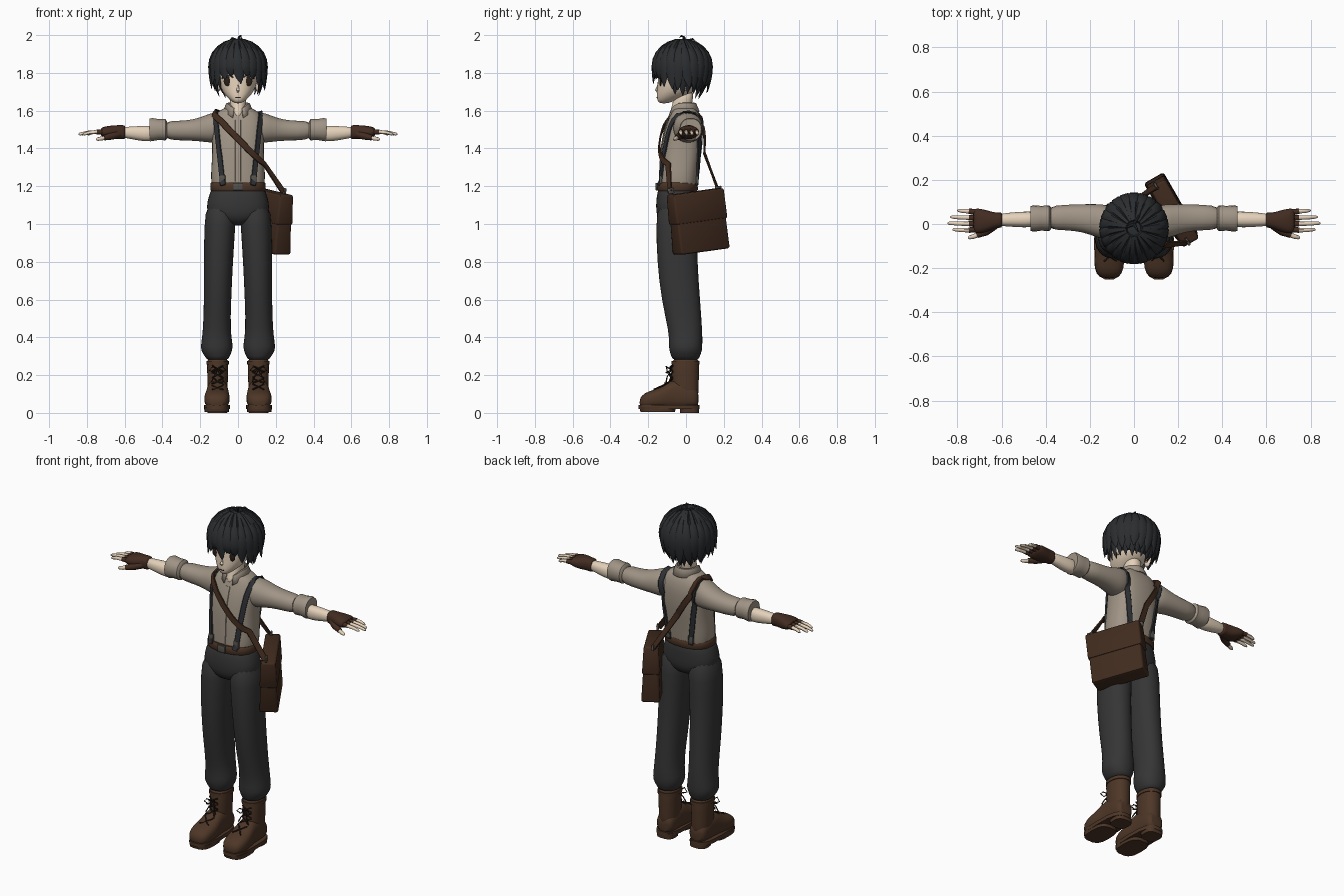
import bpy, bmesh, random
from math import sin, cos, pi, radians
from mathutils import Vector, Euler, Matrix

random.seed(4)
scene = bpy.context.scene
if scene.objects.get("Cube"):
    bpy.data.objects.remove(scene.objects["Cube"])
made = []
SIDES = ((1, "left_"), (-1, "right_"))
X, Y, Z = Vector((1, 0, 0)), Vector((0, 1, 0)), Vector((0, 0, 1))


def material(name, *rgb):
    m = bpy.data.materials.new(name)
    m.use_nodes = True
    m.diffuse_color = (*rgb, 1)
    bsdf = next(n for n in m.node_tree.nodes if n.type == 'BSDF_PRINCIPLED')
    bsdf.inputs["Base Color"].default_value = (*rgb, 1)
    bsdf.inputs["Roughness"].default_value = .8
    return m


HAIR = material("hair black", .024, .026, .029)
SKIN = material("skin", .78, .64, .49)
SHIRT = material("shirt beige", .35, .295, .235)
TROUSER = material("trouser charcoal", .036, .036, .037)
BRACE = material("suspender grey", .026, .029, .034)
BOOT = material("boot brown", .075, .037, .02)
BAG = material("bag leather", .052, .024, .013)
GLOVE = material("glove brown", .055, .025, .015)
DARK = material("dark brown", .02, .012, .008)
METAL = material("dull metal", .09, .085, .075)


def finish(name, bm, mat, side=1, smooth=0):
    """Turn a bmesh into a named object, flipped to the chosen side."""
    for v in bm.verts:
        v.co.x *= side
    bmesh.ops.recalc_face_normals(bm, faces=bm.faces)
    me = bpy.data.meshes.new(name)
    bm.to_mesh(me)
    bm.free()
    me.materials.append(mat)
    ob = bpy.data.objects.new(name, me)
    scene.collection.objects.link(ob)
    if smooth:
        ob.modifiers.new("smooth", 'SUBSURF').levels = smooth
        ob.modifiers["smooth"].render_levels = smooth
    made.append(ob)
    return ob


def ring(c, u, v, a, b, n=16, p=2.0):
    def power(q):
        return abs(q) ** (2 / p) * (1 if q > 0 else -1)
    angles = [2 * pi * i / n for i in range(n)]
    return [c + u * a * power(cos(t)) + v * b * power(sin(t)) for t in angles]


def skin_rings(bm, rings):
    loops = [[bm.verts.new(co) for co in r] for r in rings]
    for a, b in zip(loops, loops[1:]):
        for i in range(len(a)):
            j = (i + 1) % len(a)
            bm.faces.new((a[i], a[j], b[j], b[i]))
    bm.faces.new(loops[0])
    bm.faces.new(loops[-1])


def loft(name, axis, rows, mat, side=1, smooth=1, p=2.2):
    """Rows hold the place along the axis, two centres and two radii."""
    rings = []
    for t, c, d, a, b in rows:
        centre, u, v = {'x': ((t, c, d), Y, Z), 'y': ((c, t, d), X, Z),
                        'z': ((c, d, t), X, Y)}[axis]
        rings.append(ring(Vector(centre), u, v, a, b, 18, p))
    bm = bmesh.new()
    skin_rings(bm, rings)
    return finish(name, bm, mat, side, smooth)


def sweep(bm, pts, normals, widths, thicks, n=6, p=2.0):
    rings = []
    for i, c in enumerate(pts):
        t = (pts[min(i + 1, len(pts) - 1)] - pts[max(i - 1, 0)]).normalized()
        s = t.cross(normals[i]).normalized()
        rings.append(ring(c, s, s.cross(t), widths[i], thicks[i], n, p))
    skin_rings(bm, rings)


def cord(bm, pts, radii, n=8):
    pts = [Vector(q) for q in pts]
    radii = radii if isinstance(radii, list) else [radii] * len(pts)
    sweep(bm, pts, [Vector((.1, .2, .97))] * len(pts), radii, radii, n)


def ribbon(name, path, width, thick, mat):
    bm = bmesh.new()
    k = len(path)
    sweep(bm, [q for q, _ in path], [n for _, n in path], [width / 2] * k, [thick / 2] * k, 8, 6)
    return finish(name, bm, mat)


def block(name, half, loc, mat, taper=0, rot=(0, 0, 0), bevel=.006, lift=0):
    """Bevelled box whose thickness grows downward by taper."""
    bm = bmesh.new()
    bmesh.ops.create_cube(bm, size=2)
    for v in bm.verts:
        v.co = Vector((v.co.x * half[0], v.co.y * (half[1] - v.co.z * taper), v.co.z * half[2] + lift))
    bmesh.ops.bevel(bm, geom=bm.edges[:], offset=bevel, segments=2, affect='EDGES', profile=.5)
    bm.transform(Matrix.Translation(loc) @ Euler(rot).to_matrix().to_4x4())
    return finish(name, bm, mat)


def blob(name, loc, scale, mat, rot=0):
    bm = bmesh.new()
    bmesh.ops.create_uvsphere(bm, u_segments=16, v_segments=10, radius=1)
    bm.transform(Matrix.Translation(loc) @ Matrix.Rotation(rot, 4, 'Y') @ Matrix.Diagonal((*scale, 1)))
    return finish(name, bm, mat)


def touch(origin, direction, gap):
    """Surface point and normal met by a ray, lifted by a gap."""
    deps = bpy.context.evaluated_depsgraph_get()
    ok, p, n, *_ = scene.ray_cast(deps, Vector(origin), Vector(direction))
    return [(p + n * gap, n.copy())] if ok else []


def front(x, z, gap):
    return touch((x, -2, z), (0, 1, 0), gap)


def back(x, z, gap):
    return touch((x, 2, z), (0, -1, 0), gap)


def steps(a, b, n):
    return [a + (b - a) * i / (n - 1) for i in range(n)]


# Shirt body, hips and belt
loft("shirt", 'z', [(1.17, 0, -.042, .135, .098), (1.2, 0, -.04, .14, .1), (1.25, 0, -.037, .147, .103),
     (1.33, 0, -.03, .14, .106), (1.42, 0, -.02, .138, .11), (1.5, 0, -.012, .142, .102), (1.55, 0, -.006, .138, .09),
     (1.59, 0, -.006, .118, .074), (1.615, 0, -.01, .07, .06), (1.625, 0, -.01, .04, .045)], SHIRT, p=2.6)
loft("trouser_hips", 'z', [(.99, 0, -.05, .05, .07), (1.03, 0, -.05, .13, .1), (1.06, 0, -.05, .17, .109),
     (1.12, 0, -.05, .166, .111), (1.17, 0, -.046, .148, .106), (1.2, 0, -.045, .138, .1)], TROUSER, p=2.4)
loft("belt", 'z', [(1.175, 0, -.045, .142, .105), (1.18, 0, -.045, .146, .109),
     (1.215, 0, -.045, .145, .108), (1.22, 0, -.045, .14, .104)], BOOT, smooth=0, p=2.4)
block("belt_buckle", (.025, .006, .02), (0, -.155, 1.198), METAL, bevel=.003)

# Limbs
for s, side in SIDES:
    loft(side + "trouser_leg", 'z', [(1.12, .088, -.05, .08, .104), (1, .096, -.05, .084, .11), (.8, .104, -.047, .078, .108),
         (.6, .108, -.028, .073, .104), (.43, .113, -.002, .073, .09), (.37, .112, -.002, .085, .09),
         (.33, .113, -.002, .086, .089), (.3, .11, -.002, .066, .076), (.275, .108, -.002, .055, .07)], TROUSER, s)
    loft(side + "sleeve", 'x', [(.06, 0, 1.51, .055, .06), (.12, .008, 1.512, .082, .086), (.17, .015, 1.505, .076, .072),
         (.23, .027, 1.497, .064, .057), (.31, .03, 1.494, .058, .052), (.4, .027, 1.497, .055, .05)], SHIRT, s)
    loft(side + "rolled_cuff", 'x', [(.375, .026, 1.498, .048, .046), (.385, .026, 1.499, .058, .057),
         (.42, .026, 1.5, .056, .056), (.455, .025, 1.5, .06, .062), (.468, .025, 1.5, .056, .058),
         (.468, .024, 1.49, .03, .03)], SHIRT, s, 0)
    loft(side + "forearm", 'x', [(.42, .022, 1.478, .036, .043), (.5, .02, 1.478, .037, .042),
         (.56, .02, 1.483, .032, .034), (.63, .018, 1.486, .027, .027)], SKIN, s)
    loft(side + "glove", 'x', [(.595, .018, 1.485, .033, .036), (.605, .018, 1.486, .035, .038), (.635, .015, 1.487, .037, .037),
         (.67, .013, 1.485, .052, .037), (.71, .014, 1.487, .058, .029), (.73, .015, 1.487, .055, .019)], GLOVE, s, p=2.4)

    # Bare fingers leaving short glove sleeves, thumb forward
    tips, sheaths = bmesh.new(), bmesh.new()
    for y, end in ((.058, .8), (.029, .832), (.001, .845), (-.028, .822)):
        root = (.7, y * .85 + .002, 1.487)
        knuckle = (.748, y, 1.487)
        cord(sheaths, (root, knuckle), [.015, .0125])
        cord(tips, (root, knuckle, ((end + .75) / 2, y + .001, 1.484), (end - .008, y + .003, 1.476), (end, y + .003, 1.474)),
             [.011, .0105, .0095, .0075, .003])
    cord(sheaths, ((.63, -.005, 1.475), (.67, -.034, 1.465), (.71, -.05, 1.456)), [.02, .019, .014])
    cord(tips, ((.69, -.042, 1.46), (.725, -.056, 1.452), (.745, -.061, 1.449), (.752, -.062, 1.448)), [.011, .011, .009, .003])
    finish(side + "glove_fingers", sheaths, GLOVE, s)
    finish(side + "fingers", tips, SKIN, s)

    # Boots: foot, shaft, sole pieces and laces
    loft(side + "boot_foot", 'y', [(.068, .108, .075, .04, .04), (.045, .108, .085, .056, .06), (-.04, .108, .1, .057, .08),
         (-.085, .109, .095, .06, .075), (-.12, .11, .08, .066, .06), (-.17, .112, .073, .07, .05),
         (-.22, .112, .065, .062, .042), (-.247, .112, .055, .036, .022)], BOOT, s, p=2.6)
    loft(side + "boot_shaft", 'z', [(.06, .108, 0, .05, .066), (.12, .108, -.003, .054, .071), (.18, .108, -.005, .055, .074),
         (.26, .108, -.002, .057, .072), (.295, .108, -.002, .057, .072)], BOOT, s)
    for part, rows in (("sole", [(.02, .112, -.09, .069, .162), (.042, .112, -.09, .069, .162)]),
                       ("heel", [(0, .109, .018, .052, .05), (.035, .109, .018, .054, .052)]),
                       ("tread", [(.004, .113, -.15, .064, .092), (.03, .113, -.15, .067, .098)])):
        loft(side + "boot_" + part, 'z', rows, BOOT, s, 0, 3)
    loft(side + "boot_collar", 'z', [(.255, .108, -.002, .06, .075), (.275, .108, -.002, .06, .075)], BOOT, s, 0)
    laces = bmesh.new()
    for z in steps(.135, .235, 4):
        for d in (-1, 1):
            line = [front(.108 + d * q, z + q * .5, .004) for q in steps(-.028, .028, 5)]
            cord(laces, [h[0][0] for h in line if h], .004, 5)
    for d in (-1, 1):
        cord(laces, [(.108 + d * x, y, z) for x, y, z in
             ((0, -.08, .23), (.025, -.105, .245), (.045, -.1, .225), (.022, -.1, .215), (0, -.08, .228),
              (.02, -.1, .19), (.032, -.105, .165))], .0035, 5)
    finish(side + "boot_laces", laces, DARK, s)

# Straps draped over the shirt
braces = []
for s, side in SIDES:
    path = []
    for t in steps(0, 1, 12):
        path += front(s * (.078 + .036 * t), 1.205 + .34 * t, .006)
    for y in steps(-.04, .045, 4):
        path += touch((s * .116, y, 3), (0, 0, -1), .006)
    for t in steps(1, 0, 12):
        path += back(s * (.07 + .044 * t), 1.205 + .34 * t, .006)
    braces.append((side + "suspender", path))
carry = [(Vector((.24, -.085, 1.17)), Vector((.6, -.8, 0)))]
for t in steps(.68, 0, 14):
    carry += front(-.115 + .355 * t, 1.57 - .375 * t, .016)
for y in steps(-.04, .05, 4):
    carry += touch((-.112, y, 3), (0, 0, -1), .015)
for t in steps(0, .5, 8):
    carry += back(-.112 + .21 * t, 1.56 - .36 * t, .015)
carry.append((Vector((.1, .17, 1.18)), Vector((.4, .9, 0))))
placket = [h for z in steps(1.225, 1.55, 14) for h in front(0, z, .002)]
for name, path in braces:
    ribbon(name, path, .03, .009, BRACE)
    for tag, (q, n) in (("front_clip", path[1]), ("back_clip", path[-2])):
        block(name + "_" + tag, (.016, .007, .022), q, METAL, bevel=.003)
ribbon("bag_strap", carry, .034, .01, BAG)
ribbon("shirt_placket", placket, .032, .006, SHIRT)

# Satchel on the left hip
turn, place = (0, -.12, radians(120)), Vector((.172, .065, 1.01))
block("satchel", (.15, .044, .157), place, BAG, .008, turn, .012)
block("satchel_flap", (.156, .045, .08), place, BAG, .004, turn, .01, .083)
for name, q in (("front_strap_ring", (.243, -.08, 1.175)), ("back_strap_ring", (.1, .172, 1.185))):
    block(name, (.018, .006, .016), q, METAL, 0, turn, .004)

# Neck and folded collar
loft("neck", 'z', [(1.555, 0, -.052, .012, .03), (1.58, 0, -.045, .03, .046), (1.61, 0, -.025, .043, .053),
     (1.66, 0, -.015, .045, .053), (1.71, 0, -.01, .045, .05)], SKIN)
bm = bmesh.new()
rows = []
for a in steps(.35, 2 * pi - .35, 22):
    dip = max(0, cos(a)) ** 3
    rows.append([bm.verts.new((sin(a) * r, -.014 - cos(a) * (r + .006), z - dip * d))
                 for r, z, d in ((.056, 1.6, .02), (.054, 1.642, .035), (.062, 1.64, .035), (.081, 1.596, .04))])
for a, b in zip(rows, rows[1:]):
    for i in range(3):
        bm.faces.new((a[i], a[i + 1], b[i + 1], b[i]))
finish("shirt_collar", bm, SHIRT).modifiers.new("cloth", 'SOLIDIFY').thickness = .006

# Head and face
loft("head", 'z', [(1.638, 0, -.118, .014, .02), (1.65, 0, -.108, .034, .043), (1.67, 0, -.085, .058, .071),
     (1.7, 0, -.055, .084, .1), (1.74, 0, -.037, .1, .115), (1.79, 0, -.03, .107, .12), (1.85, 0, -.025, .109, .12),
     (1.92, 0, -.02, .08, .09), (1.955, 0, -.02, .03, .04)], SKIN)
bm = bmesh.new()
cord(bm, ((0, -.148, 1.735), (0, -.156, 1.708), (0, -.148, 1.695)), [.004, .009, .004])
finish("nose", bm, SKIN)
marks = [(s, side, front(s * .053, 1.755, 0)[0][0], [front(s * x, 1.785 - (x - .05) ** 2 * 12, .002)[0]
         for x in steps(.024, .084, 7)]) for s, side in SIDES]
mouth = [front(x, 1.67, .001)[0] for x in steps(-.014, .014, 4)]
for s, side, eye, lash in marks:
    blob(side + "eye", eye, (.023, .006, .025), DARK, 0)
    ribbon(side + "eyelash", lash, .008, .006, HAIR)
    blob(side + "ear", (s * .108, -.01, 1.735), (.014, .024, .033), SKIN, s * .2)
ribbon("mouth", mouth, .004, .004, DARK)

# Hair: scalp shell under layered tapering locks
C, R = Vector((0, -.02, 1.832)), Vector((.145, .15, .137))
bm = bmesh.new()
bmesh.ops.create_uvsphere(bm, u_segments=28, v_segments=20, radius=.97)
bm.transform(Matrix.Translation(C) @ Matrix.Diagonal((*R, 1)))
bald = [f for f in bm.faces if f.calc_center_median().z < 1.805 and f.calc_center_median().y < -.02]
bmesh.ops.delete(bm, geom=bald, context='FACES')
finish("hair_scalp", bm, HAIR)


def lock(bm, az, tip, scale, width, tuck, swirl):
    pts, normals, widths, thicks = [], [], [], []
    for t in steps(0, 1, 11):
        th = min(pi / 2, .22 + (pi - .44) * t)
        fall = max(0, t - .5) * 2
        z = C.z + R.z * cos(th) * scale + (tip - C.z) * fall
        r = (sin(th) - tuck * fall * fall) * scale
        a = az + swirl * (t - .5)
        pts.append(Vector((R.x * sin(a) * r, C.y - R.y * cos(a) * r, z)))
        normals.append(Vector((sin(a) * sin(th), -cos(a) * sin(th), cos(th))))
        widths.append(width * min(1, .3 + 1.6 * t) * (1 - t ** 4) + .001)
        thicks.append(.015 * (1 - t ** 3) + .001)
    sweep(bm, pts, normals, widths, thicks)


outer, inner = bmesh.new(), bmesh.new()
fringe = (1.742, 1.782, 1.765)
for i in range(-10, 12):
    az, k = i * 2 * pi / 22, abs(i)
    tip = fringe[k] if k < 3 else 1.735 - .035 * k / 11 + random.uniform(-.015, .02)
    tuck = random.uniform(-.06, .06) if k < 7 else random.uniform(.05, .25)
    lock(outer, az, tip, 1, .034, tuck, random.uniform(-.15, .25))
    if k > 3:
        lock(inner, az + .14, tip - .028, .92, .032, .18 + .03 * max(0, k - 5), random.uniform(-.1, .2))
finish("hair_locks", outer, HAIR)
finish("hair_under_locks", inner, HAIR)
bm = bmesh.new()
for dx, dy, top in ((-.045, -.02, 1.985), (.02, -.035, 1.997), (.03, .05, 1.98)):
    cord(bm, ((0, 0, 1.955), (dx * .3, dy * .3, top - .008), (dx * .7, dy * .7, top), (dx, dy, top - .012)),
         [.008, .007, .005, .001], 6)
finish("hair_tufts", bm, HAIR)

# Soft shading with crisp folds
for ob in made:
    ob.select_set(True)
bpy.context.view_layer.objects.active = made[0]
bpy.ops.object.shade_smooth_by_angle(angle=radians(45))
